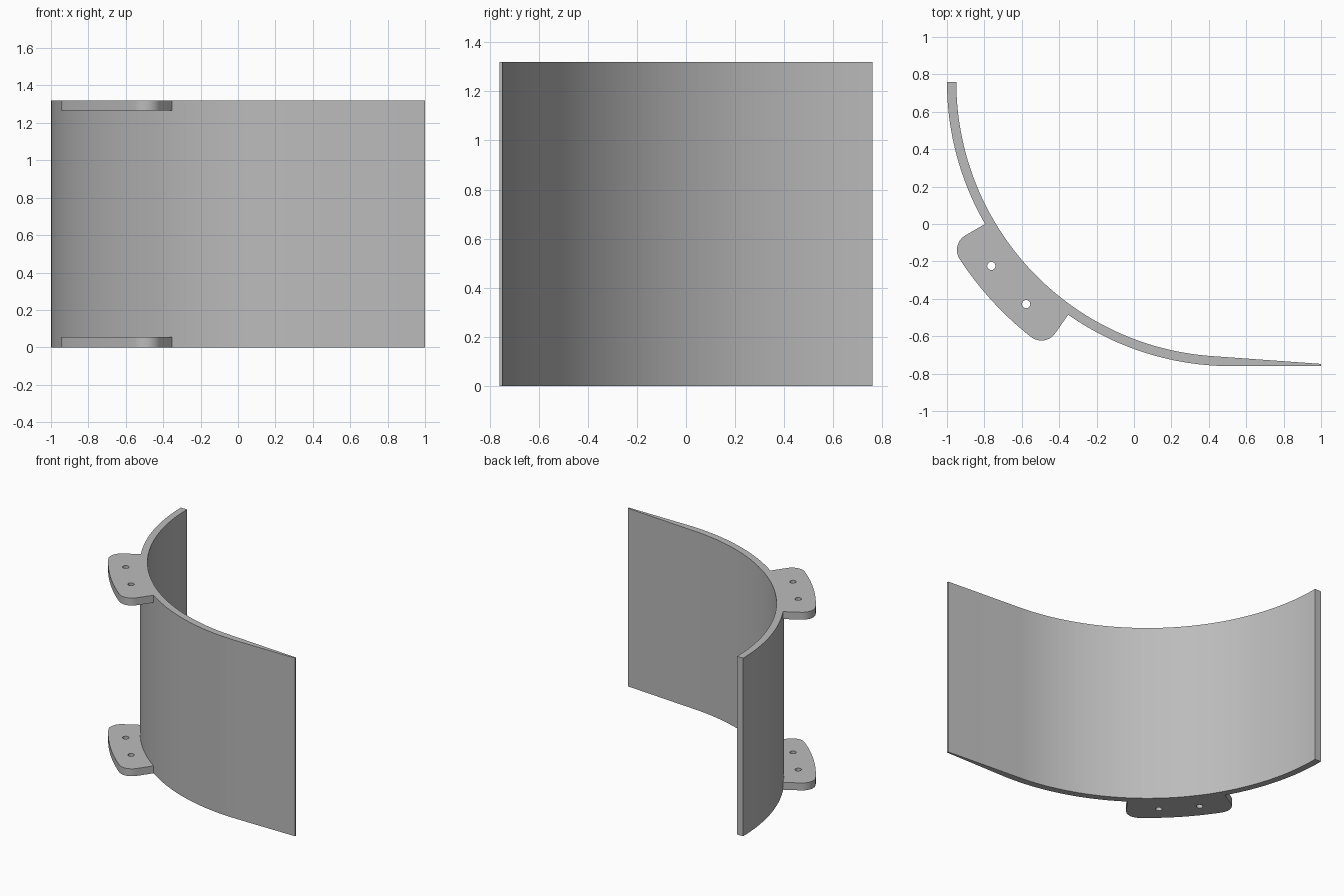
import bpy, bmesh
from math import cos, sin, asin, radians, degrees, pi

cube = bpy.data.objects.get("Cube")
if cube:
    bpy.data.objects.remove(cube, do_unlink=True)

CENTER = (0.52, 0.76)            # shared axis of the shell and the tabs
R_OUT, R_IN, R_TAB = 1.52, 1.47, 1.734
HEIGHT, TAB_H = 1.32, 0.055

grey = bpy.data.materials.new("plain_grey")
grey.use_nodes = True
grey.diffuse_color = (0.5, 0.5, 0.5, 1)
grey.node_tree.nodes["Principled BSDF"].inputs["Base Color"].default_value = (0.5, 0.5, 0.5, 1)


def polar(r, deg, c=CENTER):
    return (c[0] + r * cos(radians(deg)), c[1] + r * sin(radians(deg)))


def arc(r, a, b, n, c=CENTER):
    return [polar(r, a + (b - a) * i / n, c) for i in range(n + 1)]


def plate(name, loops, z0, z1):
    """Extrude closed outlines (first is the rim, the rest are holes) from z0 to z1."""
    cu = bpy.data.curves.new(name + "_outline", 'CURVE')
    cu.dimensions = '2D'
    cu.fill_mode = 'BOTH'
    cu.extrude = (z1 - z0) / 2
    for pts in loops:
        s = cu.splines.new('POLY')
        s.points.add(len(pts) - 1)
        for p, (x, y) in zip(s.points, pts):
            p.co = (x, y, 0, 1)
        s.use_cyclic_u = True
    tmp = bpy.data.objects.new(name + "_outline", cu)
    bpy.context.collection.objects.link(tmp)
    bpy.context.view_layer.update()
    mesh = bpy.data.meshes.new_from_object(tmp.evaluated_get(bpy.context.evaluated_depsgraph_get()))
    bpy.data.objects.remove(tmp, do_unlink=True)

    # Weld caps to sides and lift into place
    bm = bmesh.new()
    bm.from_mesh(mesh)
    bmesh.ops.remove_doubles(bm, verts=bm.verts, dist=1e-5)
    bmesh.ops.recalc_face_normals(bm, faces=bm.faces)
    bmesh.ops.translate(bm, verts=bm.verts, vec=(0, 0, (z0 + z1) / 2))
    bm.to_mesh(mesh)
    bm.free()
    mesh.materials.clear()
    mesh.materials.append(grey)
    ob = bpy.data.objects.new(name, mesh)
    bpy.context.collection.objects.link(ob)
    bpy.ops.object.select_all(action='DESELECT')
    ob.select_set(True)
    bpy.context.view_layer.objects.active = ob
    bpy.ops.object.shade_smooth_by_angle(angle=radians(25))
    return ob


# Curved shell that tapers into a flat tail
shell = arc(R_OUT, 180, 270, 72) + [(1, -0.76), (1, -0.748)] + arc(R_IN, 265.5, 180, 72)
plate("curved_shell", [shell], 0, HEIGHT)

# Mounting tab outline: ring sector with rounded outer corners
A0, A1, FILLET = 210, 235, 0.09
r_c = R_TAB - FILLET
turn = degrees(asin(FILLET / r_c))
tab = (arc(R_OUT - 0.005, A1, A0, 20)
       + arc(FILLET, A0 - 90, A0 + turn, 12, polar(r_c, A0 + turn))
       + arc(R_TAB, A0 + turn, A1 - turn, 16)[1:-1]
       + arc(FILLET, A1 - turn, A1 + 90, 12, polar(r_c, A1 - turn)))
holes = [arc(0.022, 0, 345, 23, polar(1.617, a)) for a in (217.5, 227.3)]

plate("lower_tab", [tab] + holes, 0, TAB_H)
plate("upper_tab", [tab] + holes, HEIGHT - TAB_H, HEIGHT)
